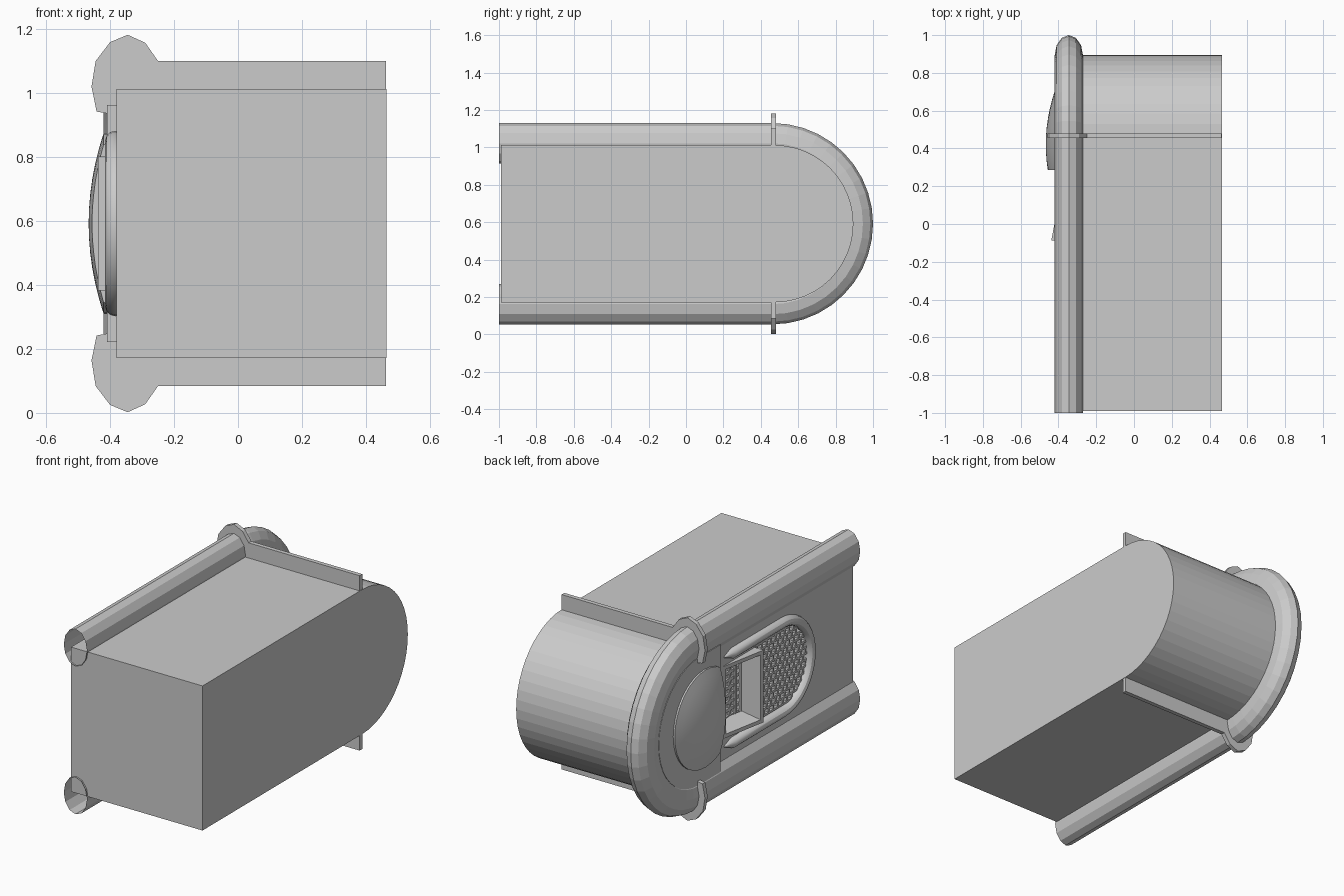
import bpy, bmesh
from math import sin, cos, pi, hypot

if "Cube" in bpy.data.objects:
    bpy.data.objects.remove(bpy.data.objects["Cube"])

CZ = 0.592      # mid height of the body
CY = 0.47       # centre of the rounded end


def finish(name, bm, smooth=False):
    bmesh.ops.recalc_face_normals(bm, faces=bm.faces)
    me = bpy.data.meshes.new(name)
    bm.to_mesh(me)
    bm.free()
    ob = bpy.data.objects.new(name, me)
    bpy.context.collection.objects.link(ob)
    if smooth:
        for o in bpy.context.selected_objects:
            o.select_set(False)
        ob.select_set(True)
        bpy.context.view_layer.objects.active = ob
        bpy.ops.object.shade_smooth_by_angle()
    return ob


def prism_x(name, pts, x0, x1):
    """Extrude a (y, z) outline along x."""
    bm = bmesh.new()
    a = [bm.verts.new((x0, y, z)) for y, z in pts]
    b = [bm.verts.new((x1, y, z)) for y, z in pts]
    bm.faces.new(a)
    bm.faces.new(b[::-1])
    for i in range(len(pts)):
        j = (i + 1) % len(pts)
        bm.faces.new((a[i], a[j], b[j], b[i]))
    return finish(name, bm)


def add_box(bm, x0, x1, y0, y1, z0, z1):
    v = bmesh.ops.create_cube(bm, size=1)["verts"]
    for p in v:
        p.co = ((x0 + x1) / 2 + p.co.x * (x1 - x0),
                (y0 + y1) / 2 + p.co.y * (y1 - y0),
                (z0 + z1) / 2 + p.co.z * (z1 - z0))


def u_path(ends, cy, r, sign, n):
    """U path as (y, z, normal_y, normal_z, scale); ends = [(y, scale), ...]."""
    top = [(y, CZ + r, 0, 1, s) for y, s in ends]
    arc = []
    for i in range(n + 1):
        t = pi * i / n
        arc.append((cy + sign * r * sin(t), CZ + r * cos(t), sign * sin(t), cos(t), 1))
    low = [(y, CZ - r, 0, -1, s) for y, s in reversed(ends)]
    return top + arc + low


def sweep(name, path, cx, rx, rr, sides, smooth=False):
    bm = bmesh.new()
    rings = []
    for y, z, ny, nz, s in path:
        ring = []
        for k in range(sides):
            a = 2 * pi * k / sides
            d = rr * s * cos(a)
            ring.append(bm.verts.new((cx + rx * s * sin(a), y + ny * d, z + nz * d)))
        rings.append(ring)
    for p, q in zip(rings, rings[1:]):
        for k in range(sides):
            j = (k + 1) % sides
            bm.faces.new((p[k], p[j], q[j], q[k]))
    return finish(name, bm, smooth)


def outline(y0, cy, r, sign, n):
    return [(p[0], p[1]) for p in u_path([(y0, 1)], cy, r, sign, n)]


def cut(ob, cutter):
    m = ob.modifiers.new("cut", "BOOLEAN")
    m.object = cutter
    m.operation = "DIFFERENCE"
    m.solver = "EXACT"
    bpy.context.view_layer.objects.active = ob
    bpy.ops.object.modifier_apply(modifier=m.name)
    bpy.data.objects.remove(cutter)


# main body with rounded back
body = prism_x("body", outline(-0.99, CY + 0.005, 0.42, 1, 24), -0.38, 0.465)

# recesses for the mesh grille and the scoop
GY, GR = -0.33, 0.25
cut(body, prism_x("cutter", outline(-0.10, GY, GR, -1, 16), -0.5, -0.35))
FY0, FY1, FZ = -0.088, 0.205, 0.21
bm = bmesh.new()
add_box(bm, -0.5, -0.25, FY0 + 0.025, FY1 - 0.025, CZ - FZ + 0.025, CZ + FZ - 0.025)
cut(body, finish("cutter", bm))

# open edge tube running round the left side
sweep("edge_tube", u_path([(-1.0, 1)], 0.462, 0.43, 1, 20), -0.345, 0.075, 0.108, 12)

# collars with cross straps, top and bottom
half = [(0.463, 0.40), (0.463, 0.508), (-0.25, 0.508), (-0.29, 0.565), (-0.345, 0.59),
        (-0.40, 0.567), (-0.445, 0.508), (-0.458, 0.428), (-0.442, 0.35), (-0.36, 0.335)]
for name, s in (("top_collar", 1), ("bottom_collar", -1)):
    bm = bmesh.new()
    f = bm.faces.new([bm.verts.new((x, 0.455, CZ + s * z)) for x, z in half])
    r = bmesh.ops.extrude_face_region(bm, geom=[f])
    for v in r["geom"]:
        if isinstance(v, bmesh.types.BMVert):
            v.co.y = 0.48
    finish(name, bm)

# flat plate behind the dome
prism_x("dome_plate", outline(0.27, 0.465, 0.37, 1, 20), -0.41, -0.36)

# shallow dome with one straight side
bm = bmesh.new()
R, DY, N = 0.283, 0.42, 32
rings = []
for i in range(1, 7):
    r = R * i / 6
    rings.append([bm.verts.new((-0.467 + 0.047 * (i / 6) ** 2, DY + r * cos(2 * pi * k / N),
                                CZ + r * sin(2 * pi * k / N))) for k in range(N)])
rings.append([bm.verts.new((-0.40, v.co.y, v.co.z)) for v in rings[-1]])
tip = bm.verts.new((-0.467, DY, CZ))
for k in range(N):
    j = (k + 1) % N
    bm.faces.new((tip, rings[0][k], rings[0][j]))
    for p, q in zip(rings, rings[1:]):
        bm.faces.new((p[k], q[k], q[j], p[j]))
bm.faces.new(rings[-1])
g = bm.verts[:] + bm.edges[:] + bm.faces[:]
bmesh.ops.bisect_plane(bm, geom=g, plane_co=(0, 0.285, 0), plane_no=(0, -1, 0), clear_outer=True)
bmesh.ops.holes_fill(bm, edges=[e for e in bm.edges if e.is_boundary], sides=0)
finish("dome", bm, True)

# rounded rim round the grille, with pointed tips
sweep("grille_rim", u_path([(0.20, 0.02), (0.13, 1)], GY, 0.26, -1, 20),
      -0.382, 0.033, 0.03, 12, True)

# staggered mesh inside the rim
bm = bmesh.new()
PZ, PY = 0.036, 0.042
for row in range(-7, 8):
    z = row * PZ
    if abs(z) > GR - 0.01:
        continue
    y_min = GY - (GR ** 2 - z * z) ** 0.5
    add_box(bm, -0.385, -0.352, y_min, FY0, CZ + z - 0.006, CZ + z + 0.006)
    for col in range(14):
        y = FY0 - (col + 0.5 * (row % 2)) * PY
        dy = min(0, y - GY)
        if hypot(dy, max(abs(z), abs(z + PZ))) < GR:
            add_box(bm, -0.383, -0.352, y - 0.006, y + 0.006, CZ + z, CZ + z + PZ)
finish("grille_mesh", bm)


# wedge-shaped scoop: outer wall, sloping frame, lip and funnel
def face_x(y):
    return -0.438 + (y - FY0) * 0.19


bm = bmesh.new()
loops = []
for inset, depth in ((0, None), (0, 0), (0.022, 0), (0.026, 0.012), (0.065, 0.085)):
    loop = []
    for y, z in ((FY0 + inset, -FZ + inset), (FY1 - inset, -FZ + inset),
                 (FY1 - inset, FZ - inset), (FY0 + inset, FZ - inset)):
        x = -0.37 if depth is None else face_x(y) + depth
        loop.append(bm.verts.new((x, y, CZ + z)))
    loops.append(loop)
for p, q in zip(loops, loops[1:]):
    for k in range(4):
        j = (k + 1) % 4
        bm.faces.new((p[k], p[j], q[j], q[k]))
finish("scoop_frame", bm)

# perforated plate at the bottom of the funnel
bm = bmesh.new()
y0, y1, z0, z1 = FY0 + 0.06, FY1 - 0.06, CZ - FZ + 0.06, CZ + FZ - 0.06
for i in range(5):
    y = y0 + (y1 - y0) * i / 4
    add_box(bm, face_x(y) + 0.085, face_x(y) + 0.1, y - 0.009, y + 0.009, z0, z1)
for i in range(8):
    z = z0 + (z1 - z0) * i / 7
    add_box(bm, -0.325, -0.312, y0, y1, z - 0.009, z + 0.009)
finish("scoop_screen", bm)
